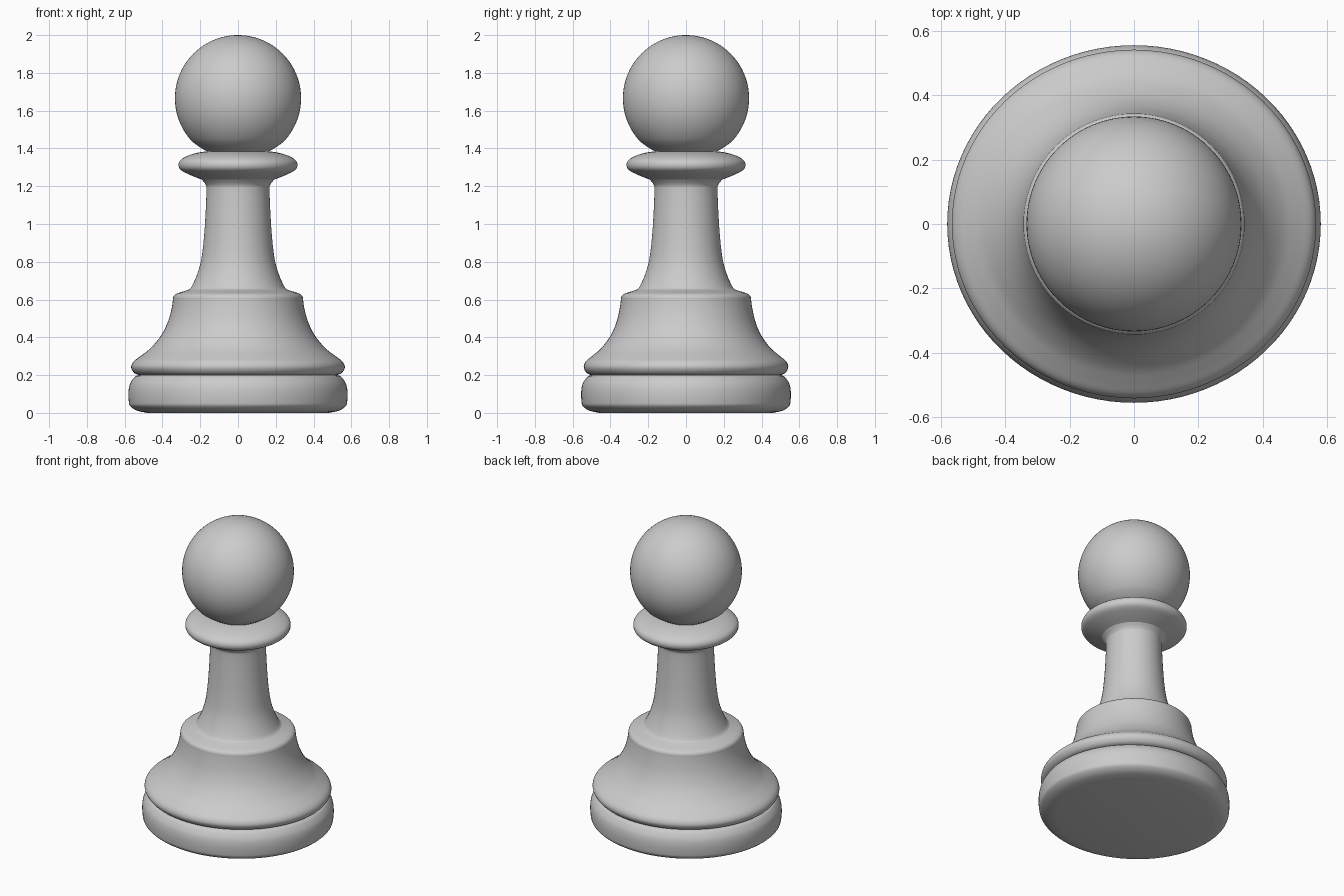
import bpy, math
from mathutils import Vector

if "Cube" in bpy.data.objects:
    bpy.data.objects.remove(bpy.data.objects["Cube"])

SEGMENTS = 96


def smooth_profile(points, steps=4):
    """Catmull-Rom curve through the (radius, height) points."""
    p = [Vector(q) for q in points]
    p = [p[0]] + p + [p[-1]]
    out = []
    for a, b, c, d in zip(p, p[1:], p[2:], p[3:]):
        for i in range(steps):
            t = i / steps
            out.append(0.5 * (2 * b + (c - a) * t + (2 * a - 5 * b + 4 * c - d) * t * t
                              + (3 * b - a - 3 * c + d) * t ** 3))
    return out + [p[-1]]


def depth_factor(z):
    """The foot is slightly narrower in y, fading to round higher up."""
    return 0.957 + 0.043 * min(max((z - 0.25) / 0.3, 0), 1)


def lathe(name, profile):
    verts, faces, rings = [], [], []
    for r, z in profile:
        if r < 1e-4:
            rings.append([len(verts)] * SEGMENTS)
            verts.append((0, 0, z))
            continue
        rings.append(range(len(verts), len(verts) + SEGMENTS))
        for s in range(SEGMENTS):
            a = math.tau * s / SEGMENTS
            verts.append((r * math.cos(a), r * math.sin(a) * depth_factor(z), z))
    for lo, hi in zip(rings, rings[1:]):
        for s in range(SEGMENTS):
            n = (s + 1) % SEGMENTS
            faces.append(list(dict.fromkeys((lo[s], lo[n], hi[n], hi[s]))))
    mesh = bpy.data.meshes.new(name)
    mesh.from_pydata(verts, [], faces)
    obj = bpy.data.objects.new(name, mesh)
    bpy.context.collection.objects.link(obj)
    bpy.context.view_layer.objects.active = obj
    obj.select_set(True)
    bpy.ops.object.shade_smooth_by_angle(angle=math.radians(40))
    obj.select_set(False)


# Rounded foot disc with flat underside
lathe("foot", [(0, 0)] + smooth_profile([
    (0.48, 0), (0.535, 0.012), (0.57, 0.035), (0.578, 0.06), (0.58, 0.11),
    (0.573, 0.15), (0.556, 0.18), (0.542, 0.194), (0.525, 0.2)]))

# Flared lower body up to its ledge
lathe("lower_body", smooth_profile([
    (0.525, 0.2), (0.547, 0.21), (0.562, 0.229), (0.565, 0.25), (0.55, 0.275),
    (0.51, 0.305), (0.46, 0.345), (0.407, 0.41), (0.372, 0.48), (0.353, 0.545),
    (0.345, 0.595), (0.342, 0.615), (0.328, 0.63), (0.29, 0.643), (0.26, 0.653)]))

# Slim concave stem
lathe("stem", smooth_profile([
    (0.26, 0.653), (0.245, 0.67), (0.218, 0.73), (0.195, 0.81), (0.181, 0.92),
    (0.172, 1.05), (0.167, 1.18), (0.172, 1.21), (0.192, 1.235)]))

# Thin round collar
lathe("collar", smooth_profile([
    (0.192, 1.235), (0.255, 1.26), (0.302, 1.285), (0.315, 1.312),
    (0.303, 1.34), (0.26, 1.364), (0.21, 1.378), (0.165, 1.385)]))

# Ball head on a short neck
HEAD_R, HEAD_Z = 0.334, 1.666
arc = [(HEAD_R * math.cos(a), HEAD_Z + HEAD_R * math.sin(a))
       for a in (math.radians(-44 + 134 * i / 36) for i in range(37))]
lathe("head", [(0.165, 1.385), (0.18, 1.393), (0.207, 1.41)] + arc)
